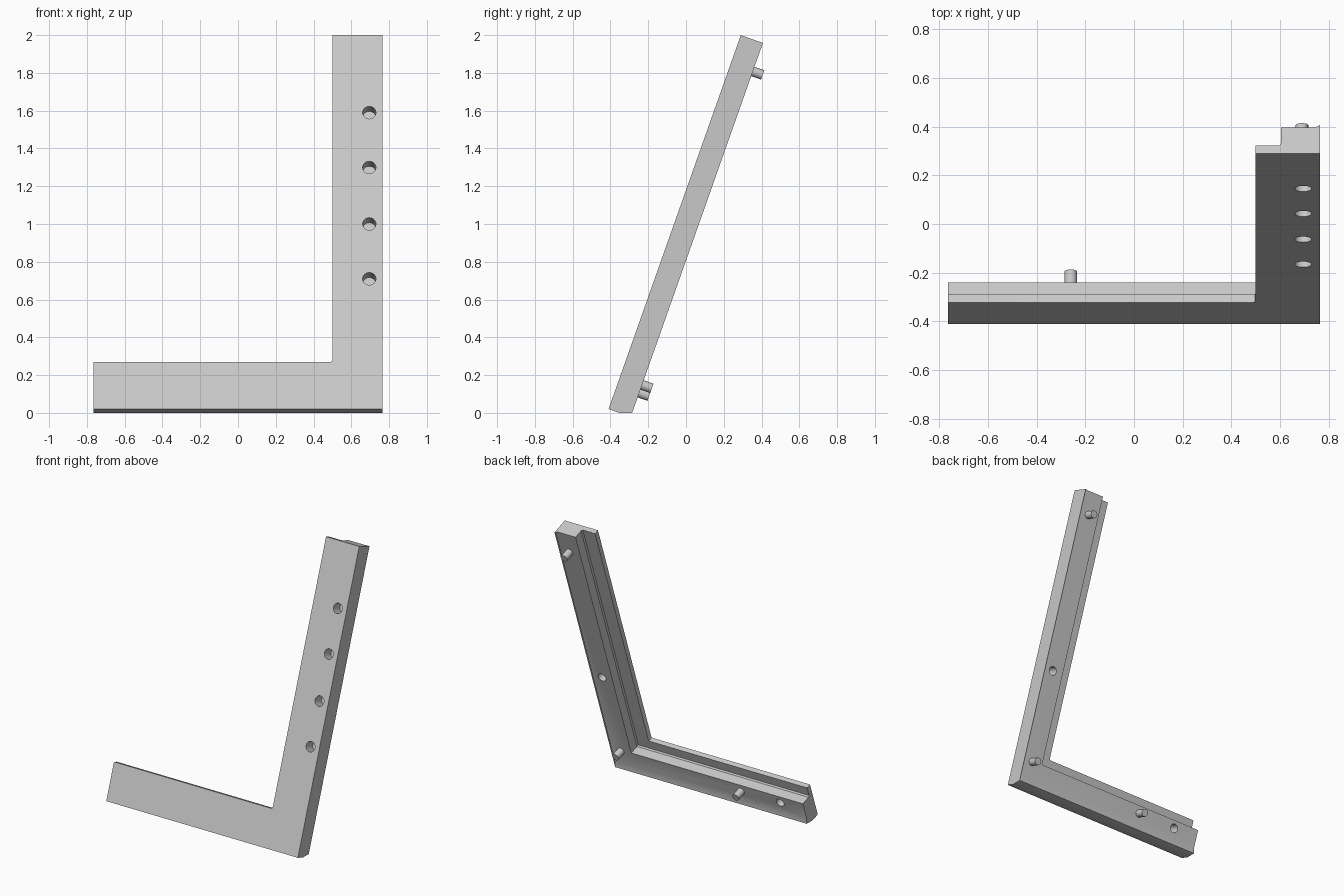
import bpy, bmesh, math
from mathutils import Vector, Matrix

cube = bpy.data.objects.get("Cube")
if cube:
    bpy.data.objects.remove(cube, do_unlink=True)

grey = bpy.data.materials.new("light_grey")
grey.use_nodes = True
grey.diffuse_color = (0.58, 0.58, 0.58, 1)
grey.node_tree.nodes["Principled BSDF"].inputs["Base Color"].default_value = (0.58, 0.58, 0.58, 1)

# Leaning frame: v runs up the slope, w runs through the thickness to the back
TILT = math.asin(1 / 3)
UP = Vector((0, math.sin(TILT), math.cos(TILT)))
BACK = Vector((0, math.cos(TILT), -math.sin(TILT)))
ORIGIN = Vector((0, -0.41, 0.02))
SIDE, LENGTH, THICK = 0.765, 2.1, 0.1125


def place(x, v, w):
    return ORIGIN + Vector((x, 0, 0)) + UP * v + BACK * w


def add_object(name, bm):
    bmesh.ops.recalc_face_normals(bm, faces=bm.faces)
    mesh = bpy.data.meshes.new(name)
    bm.to_mesh(mesh)
    bm.free()
    mesh.materials.append(grey)
    obj = bpy.data.objects.new(name, mesh)
    bpy.context.collection.objects.link(obj)
    return obj


def add_rod(bm, x, v, w_start, w_end, radius):
    turn = BACK.to_track_quat('Z', 'Y').to_matrix().to_4x4()
    centre = place(x, v, (w_start + w_end) / 2)
    bmesh.ops.create_cone(bm, cap_ends=True, segments=32, radius1=radius, radius2=radius,
                          depth=w_end - w_start, matrix=Matrix.Translation(centre) @ turn)


def smooth(obj):
    bpy.ops.object.select_all(action='DESELECT')
    obj.select_set(True)
    bpy.context.view_layer.objects.active = obj
    bpy.ops.object.shade_smooth_by_angle(angle=math.radians(30))


# L-shaped frame: rabbeted profile swept round a mitred corner
# (inset on upright, inset on foot, depth)
profile = [(0, 0, 0), (0, 0, 0.06), (0, 0.023, 0.1245), (0, 0.061, THICK),
           (0.16, 0.19, THICK), (0.16, 0.19, 0.045), (0.168, 0.198, 0.035),
           (0.265, 0.265, 0.035), (0.265, 0.265, 0)]
bm = bmesh.new()
rings = [[bm.verts.new(place(SIDE - a, LENGTH, w)) for a, b, w in profile],
         [bm.verts.new(place(SIDE - a, b, w)) for a, b, w in profile],
         [bm.verts.new(place(-SIDE, b, w)) for a, b, w in profile]]
count = len(profile)
for r, s in zip(rings, rings[1:]):
    for i in range(count):
        j = (i + 1) % count
        bm.faces.new((r[i], r[j], s[j], s[i]))
bm.faces.new(rings[0])
bm.faces.new(rings[2])
inner_edge = bm.edges.get((rings[1][-1], rings[1][-2]))
bmesh.ops.bevel(bm, geom=[inner_edge], offset=0.01, segments=2, affect='EDGES', profile=0.5)
frame = add_object("corner_frame", bm)

# Blind holes: four in the front of the upright, two in the back
bm = bmesh.new()
for v in (0.732, 1.04, 1.357, 1.665):
    add_rod(bm, 0.695, v, -0.05, 0.08, 0.035)
for x, v in ((0.69, 0.83), (-0.57, 0.136)):
    add_rod(bm, x, v, 0.035, THICK + 0.05, 0.03)
cutter = add_object("hole_cutter", bm)
cutter.hide_render = True
cut = frame.modifiers.new("holes", 'BOOLEAN')
cut.operation = 'DIFFERENCE'
cut.solver = 'EXACT'
cut.object = cutter
bpy.context.view_layer.objects.active = frame
bpy.ops.object.modifier_apply(modifier=cut.name)
bpy.data.objects.remove(cutter, do_unlink=True)
smooth(frame)

# Dowel pegs standing out of the back
for name, x, v in (("top_peg", 0.69, 1.94), ("corner_peg", 0.69, 0.18), ("foot_peg", -0.26, 0.136)):
    bm = bmesh.new()
    add_rod(bm, x, v, THICK - 0.03, THICK + 0.067, 0.026)
    smooth(add_object(name, bm))
